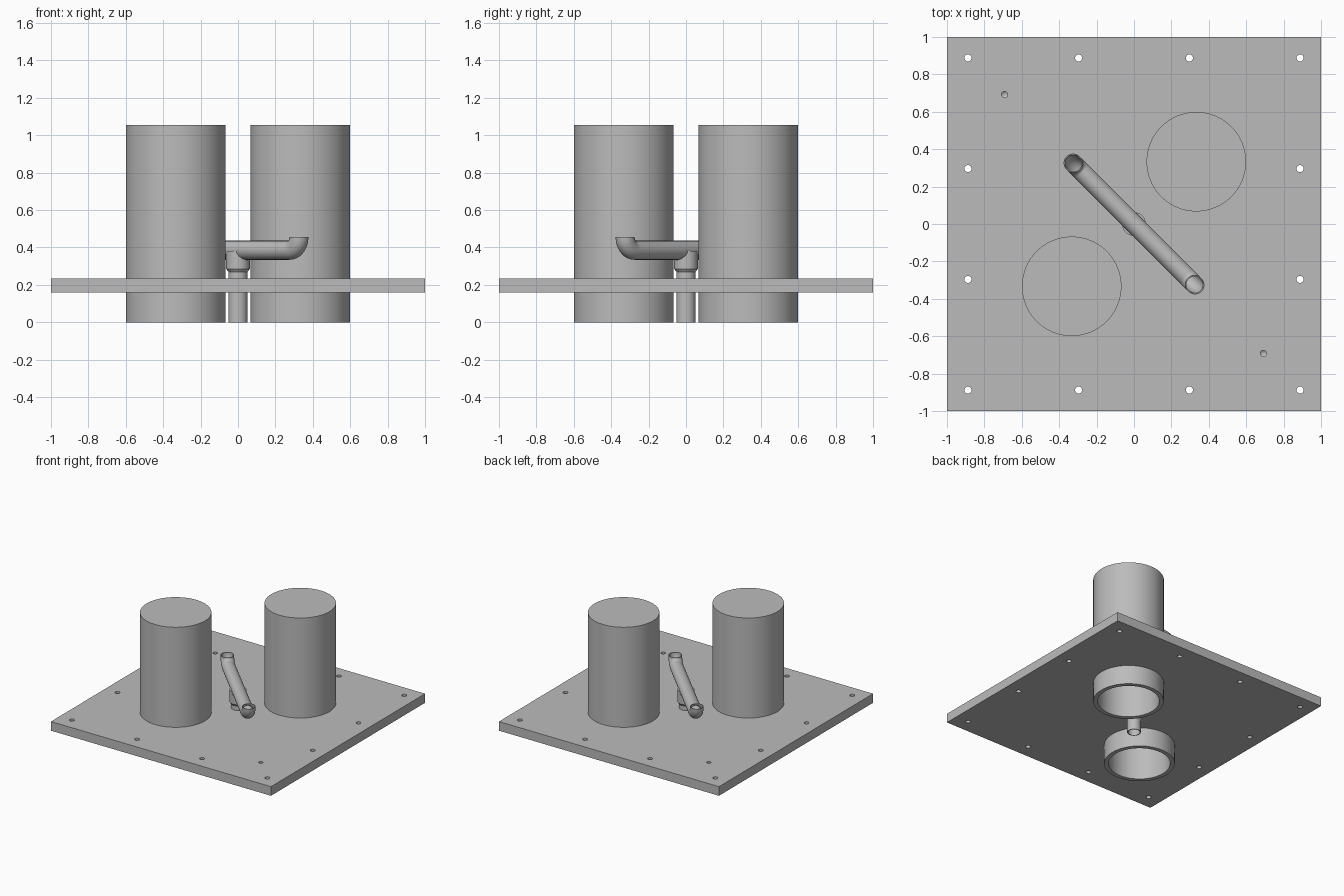
import bpy, bmesh, math
from mathutils import Vector

cube = bpy.data.objects.get("Cube")
if cube:
    bpy.data.objects.remove(cube, do_unlink=True)

grey = bpy.data.materials.new("plain grey")
grey.use_nodes = True
grey.diffuse_color = (0.5, 0.5, 0.5, 1)
grey.node_tree.nodes["Principled BSDF"].inputs["Base Color"].default_value = (0.5, 0.5, 0.5, 1)


def lathe(bm, profile, x=0, y=0, steps=64, closed=False):
    """Spin an (r, z) profile around a vertical axis."""
    verts = [bm.verts.new((x + r, y, z)) for r, z in profile]
    pairs = list(zip(verts, verts[1:]))
    if closed:
        pairs.append((verts[-1], verts[0]))
    edges = [bm.edges.new(p) for p in pairs]
    bmesh.ops.spin(bm, geom=verts + edges, cent=(x, y, 0), axis=(0, 0, 1),
                   angle=2 * math.pi, steps=steps)
    bmesh.ops.remove_doubles(bm, verts=bm.verts, dist=1e-5)


def finish(name, bm):
    bmesh.ops.recalc_face_normals(bm, faces=bm.faces)
    mesh = bpy.data.meshes.new(name)
    bm.to_mesh(mesh)
    bm.free()
    obj = bpy.data.objects.new(name, mesh)
    bpy.context.collection.objects.link(obj)
    mesh.materials.append(grey)
    return obj


def smooth(obj):
    bpy.ops.object.select_all(action="DESELECT")
    obj.select_set(True)
    bpy.context.view_layer.objects.active = obj
    bpy.ops.object.shade_smooth_by_angle(angle=math.radians(30))


def lathed(name, profile, x=0, y=0, closed=False):
    bm = bmesh.new()
    lathe(bm, profile, x, y, closed=closed)
    obj = finish(name, bm)
    smooth(obj)
    return obj


PLATE_LOW, PLATE_TOP = 0.158, 0.233
TANK_R, TANK_IN, TANK_TOP, TANK_POS = 0.266, 0.232, 1.055, 0.333
PIPE_R, PIPE_IN, PIPE_Z = 0.051, 0.045, 0.385

# Base plate, cut for tanks, stem, bolt holes and two blind holes
bm = bmesh.new()
bmesh.ops.create_cube(bm, size=1)
for v in bm.verts:
    v.co = (v.co.x * 2, v.co.y * 2, PLATE_TOP if v.co.z > 0 else PLATE_LOW)
plate = finish("base_plate", bm)

bm = bmesh.new()


def through(r, x, y, steps):
    lathe(bm, [(0, 0.1), (r, 0.1), (r, 0.3), (0, 0.3)], x, y, steps)


for s in (-1, 1):
    through(TANK_R, s * TANK_POS, s * TANK_POS, 64)
    lathe(bm, [(0, 0.185), (0.017, 0.2), (0.017, 0.3), (0, 0.3)], -s * 0.692, s * 0.692, 20)
through(PIPE_R, 0, 0, 64)
spots = (-0.888, -0.296, 0.296, 0.888)
for x in spots:
    for y in spots:
        if max(abs(x), abs(y)) > 0.5:
            through(0.019, x, y, 20)
cutter = finish("hole_cutter", bm)
cutter.hide_render = True

cut = plate.modifiers.new("holes", "BOOLEAN")
cut.operation = "DIFFERENCE"
cut.solver = "EXACT"
cut.object = cutter
bpy.context.view_layer.objects.active = plate
bpy.ops.object.modifier_apply(modifier=cut.name)
bpy.data.objects.remove(cutter, do_unlink=True)
smooth(plate)

# Two tanks, closed on top and open below
for s, name in ((1, "back_left_tank"), (-1, "front_right_tank")):
    lathed(name, [(0, TANK_TOP), (TANK_R, TANK_TOP), (TANK_R, 0), (TANK_IN, 0),
                  (TANK_IN, TANK_TOP - 0.034), (0, TANK_TOP - 0.034)],
           s * TANK_POS, s * TANK_POS)

# Hollow stem and the collar that joins it to the cross pipe
lathed("stem_pipe", [(PIPE_R, 0), (PIPE_R, 0.34), (PIPE_IN, 0.34), (PIPE_IN, 0)], closed=True)
lathed("tee_collar", [(0.05, 0.268), (0.063, 0.285), (0.063, 0.382), (0.05, 0.382)], closed=True)

# Diagonal cross pipe with an elbow turned up at each end
along = Vector((1, -1, 0)).normalized()
side = Vector((1, 1, 0)).normalized()
up = Vector((0, 0, 1))
BEND, REACH, ARC = 0.07, 0.46, 10
half = []
for i in range(ARC + 1):
    a = i / ARC * math.pi / 2
    half.append((REACH - BEND + BEND * math.sin(a), BEND * (1 - math.cos(a)), a))
path = [(-d, h, -a) for d, h, a in reversed(half)] + half

bm = bmesh.new()
SIDES = 40
rings = []
for radius, points in ((PIPE_R, path), (PIPE_IN, path[::-1])):
    for d, h, a in points:
        centre = along * d + up * (PIPE_Z + h)
        normal = up * math.cos(a) - along * math.sin(a)
        rings.append([bm.verts.new(centre + radius * (
            side * math.cos(2 * math.pi * k / SIDES) + normal * math.sin(2 * math.pi * k / SIDES)))
            for k in range(SIDES)])
for n, ring in enumerate(rings):
    after = rings[(n + 1) % len(rings)]
    for k in range(SIDES):
        j = (k + 1) % SIDES
        bm.faces.new((ring[k], ring[j], after[j], after[k]))
smooth(finish("cross_pipe", bm))
